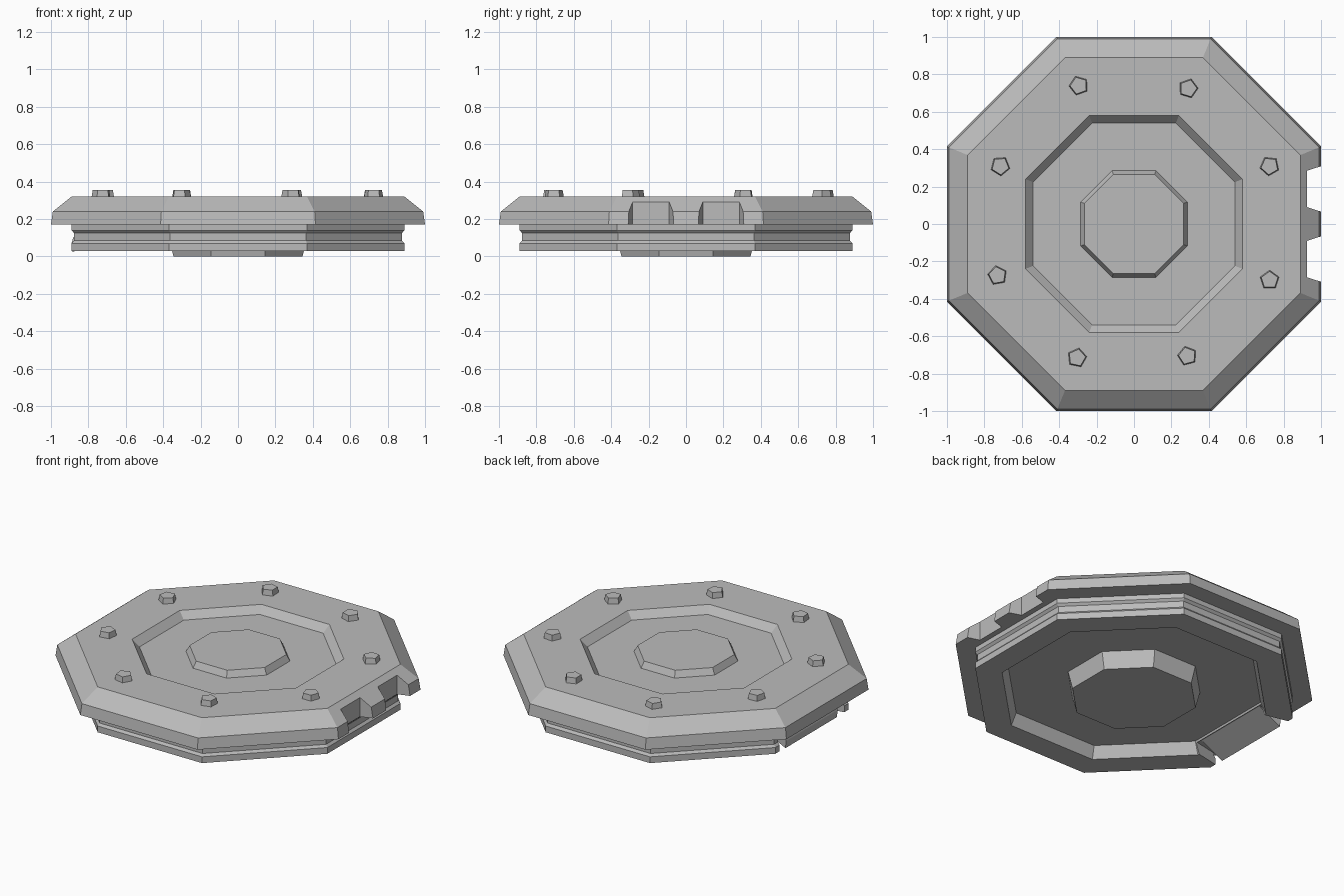
import bpy, bmesh
from math import pi, cos, sin, radians
from mathutils import Matrix

cube = bpy.data.objects.get("Cube")
if cube:
    bpy.data.objects.remove(cube, do_unlink=True)

metal = bpy.data.materials.new("plain_grey_metal")
metal.use_nodes = True
GREY = (0.5, 0.5, 0.5, 1)
metal.diffuse_color = GREY
metal.node_tree.nodes["Principled BSDF"].inputs["Base Color"].default_value = GREY


def finish(name, bm):
    bmesh.ops.recalc_face_normals(bm, faces=bm.faces)
    mesh = bpy.data.meshes.new(name)
    bm.to_mesh(mesh)
    bm.free()
    mesh.materials.append(metal)
    obj = bpy.data.objects.new(name, mesh)
    bpy.context.collection.objects.link(obj)
    return obj


def octagon_lathe(name, profile):
    """Turn a profile of (distance to flat side, height) in eight steps."""
    bm = bmesh.new()
    rings = []
    for apothem, z in profile:
        r = apothem / cos(pi / 8)
        rings.append([bm.verts.new((r * cos((i + .5) * pi / 4), r * sin((i + .5) * pi / 4), z))
                      for i in range(8)])
    for a, b in zip(rings, rings[1:]):
        for i in range(8):
            j = (i + 1) % 8
            bm.faces.new((a[i], a[j], b[j], b[i]))
    bm.faces.new(rings[0])
    bm.faces.new(rings[-1])
    return finish(name, bm)


def prism(name, low, high):
    """Join two matching outlines of 3D points."""
    bm = bmesh.new()
    a = [bm.verts.new(p) for p in low]
    b = [bm.verts.new(p) for p in high]
    bm.faces.new(a)
    bm.faces.new(b)
    for i in range(len(a)):
        j = (i + 1) % len(a)
        bm.faces.new((a[i], a[j], b[j], b[i]))
    return finish(name, bm)


def cut(target, cutter):
    mod = target.modifiers.new("cut", 'BOOLEAN')
    mod.operation = 'DIFFERENCE'
    mod.solver = 'EXACT'
    mod.object = cutter
    bpy.context.view_layer.objects.active = target
    bpy.ops.object.modifier_apply(modifier=mod.name)
    bpy.data.objects.remove(cutter, do_unlink=True)


# Lid with bevelled rim, sunken ring and central boss
lid = octagon_lathe("lid", [
    (.265, .315), (.285, .275), (.54, .275), (.58, .32), (.89, .32),
    (.99, .24), (1, .17)])

# Drum below, with a grooved side, hollow underside and foot
drum = octagon_lathe("drum", [
    (.345, 0), (.37, .105), (.71, .105), (.74, .03), (.89, .03), (.89, .07),
    (.877, .085), (.877, .125), (.89, .14), (.89, .18)])

# Two flared notches in the left edge of the lid
for s in (-1, 1):
    outline = [(.925, .09 * s), (.925, .285 * s), (1.05, .325 * s), (1.05, .05 * s)]
    cutter = prism("notch_cutter", [(x, y, .1) for x, y in outline],
                   [(x, y, .4) for x, y in outline])
    cut(lid, cutter)

# Gap in the right side of the drum rim, filled by a sloping flap
gap = [(-.95, -.34), (-.715, -.29), (-.715, .29), (-.95, .34)]
cut(drum, prism("gap_cutter", [(x, y, -.05) for x, y in gap],
                [(x, y, .1) for x, y in gap]))
wedge = [(-.72, .105), (-.885, .023), (-.89, .07), (-.88, .105)]
prism("rim_flap", [(x, -.26, z) for x, z in wedge], [(x, .26, z) for x, z in wedge])

# Five-sided bolts, each turned a little differently
bolts = [(-.295, .74, 20), (.29, .725, 55), (.725, .31, 30), (.725, -.3, 0),
         (.285, -.705, 15), (-.305, -.715, 60), (-.73, -.275, 10), (-.715, .31, 40)]
for x, y, turn in bolts:
    bm = bmesh.new()
    bmesh.ops.create_cone(bm, cap_ends=True, segments=5, radius1=.055, radius2=.047,
                          depth=.045, matrix=Matrix.Translation((x, y, .3325))
                          @ Matrix.Rotation(radians(turn), 4, 'Z'))
    finish("bolt", bm)
